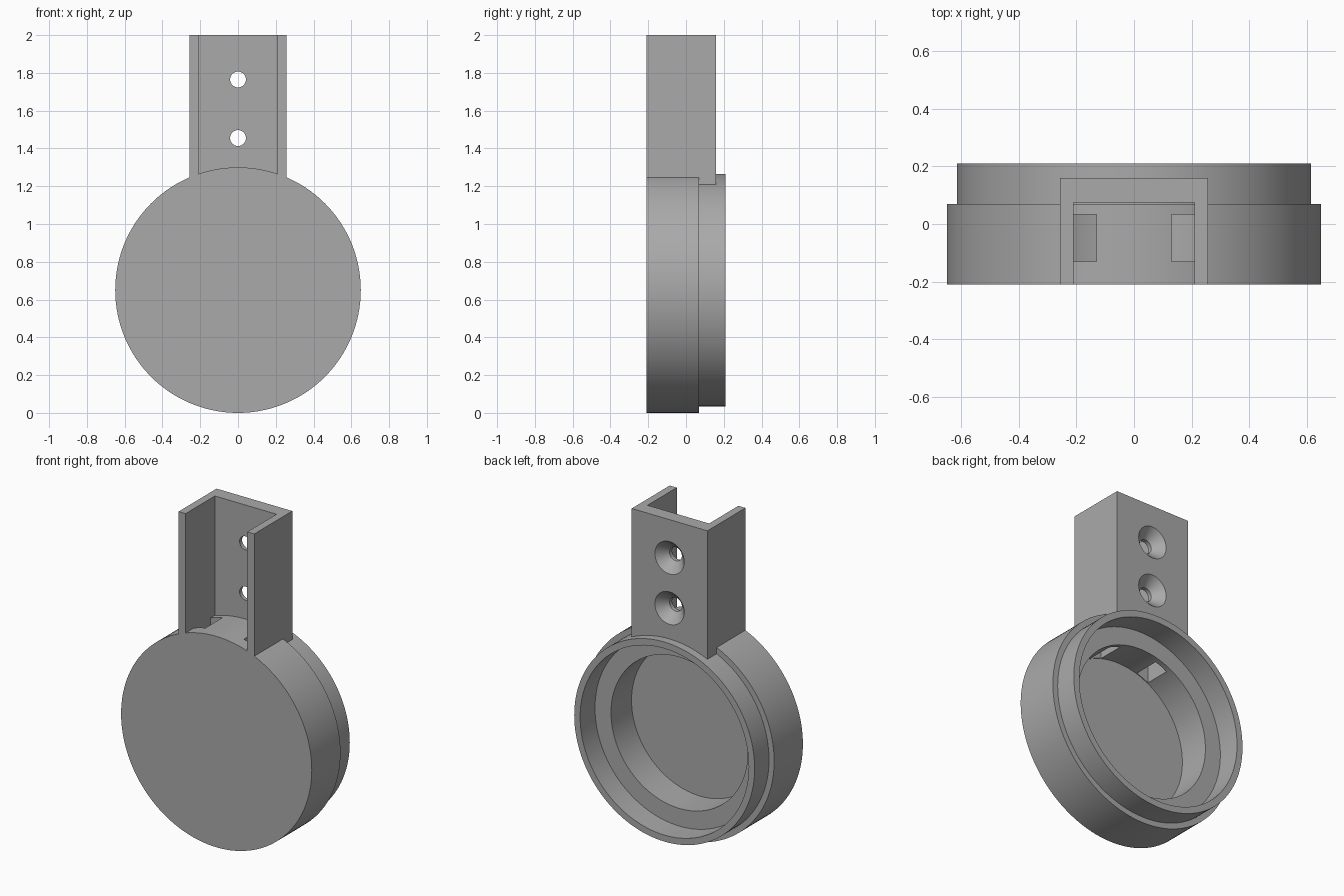
import bpy
import bmesh
import math
from mathutils import Vector

cube = bpy.data.objects.get("Cube")
if cube:
    bpy.data.objects.remove(cube, do_unlink=True)

# Single grey plastic
grey = bpy.data.materials.new("grey plastic")
grey.use_nodes = True
colour = (0.40, 0.40, 0.40, 1)
grey.diffuse_color = colour
grey.node_tree.nodes["Principled BSDF"].inputs["Base Color"].default_value = colour


def finish(name, bm):
    bmesh.ops.remove_doubles(bm, verts=bm.verts, dist=1e-5)
    bmesh.ops.recalc_face_normals(bm, faces=bm.faces)
    mesh = bpy.data.meshes.new(name)
    bm.to_mesh(mesh)
    bm.free()
    mesh.materials.append(grey)
    obj = bpy.data.objects.new(name, mesh)
    bpy.context.collection.objects.link(obj)
    return obj


def lathe(name, profile, z, steps):
    """Turn (radius, y) points about a front-to-back axis at height z."""
    bm = bmesh.new()
    verts = [bm.verts.new((r, y, z)) for r, y in profile]
    edges = [bm.edges.new(pair) for pair in zip(verts, verts[1:])]
    bmesh.ops.spin(bm, geom=verts + edges, cent=(0, 0, z), axis=(0, 1, 0),
                   angle=math.tau, steps=steps, use_merge=False)
    return finish(name, bm)


def prism(name, outline, z0, z1):
    """Extrude an (x, y) outline upward."""
    bm = bmesh.new()
    face = bm.faces.new([bm.verts.new((x, y, z0)) for x, y in outline])
    ext = bmesh.ops.extrude_face_region(bm, geom=[face])
    top = [v for v in ext["geom"] if isinstance(v, bmesh.types.BMVert)]
    bmesh.ops.translate(bm, verts=top, vec=Vector((0, 0, z1 - z0)))
    return finish(name, bm)


def cut(target, cutter):
    cutter.hide_render = True
    mod = target.modifiers.new("cut", 'BOOLEAN')
    mod.operation = 'DIFFERENCE'
    mod.solver = 'EXACT'
    mod.object = cutter
    bpy.context.view_layer.objects.active = target
    bpy.ops.object.modifier_apply(modifier=mod.name)
    bpy.data.objects.remove(cutter, do_unlink=True)


R, LIP, BORE = 0.65, 0.615, 0.466
FRONT, STEP, BACK = -0.21, 0.07, 0.21

# Round cup with a stepped lip and a two-stage recess
housing = lathe("round_housing", [
    (0, FRONT), (R, FRONT), (R, STEP), (LIP, STEP), (LIP, BACK),
    (0.575, BACK), (0.575, 0.065), (BORE, 0.065), (BORE, -0.135), (0, -0.135),
], R, 128)

# Two slots from the channel down into the recess
for side in (-1, 1):
    a, b = side * 0.13, side * 0.21
    cut(housing, prism("slot_cutter",
                       [(a, -0.13), (b, -0.13), (b, 0.033), (a, 0.033)], 0.95, 1.4))

# U-shaped mounting bracket standing on the housing rim
W, IN, WALL, REAR = 0.258, 0.21, 0.075, 0.16
bracket = prism("mounting_bracket", [
    (-W, FRONT), (-IN, FRONT), (-IN, WALL), (IN, WALL),
    (IN, FRONT), (W, FRONT), (W, REAR), (-W, REAR),
], 1.0, 2.0)
cut(bracket, lathe("rim_cutter", [
    (0, -0.4), (R, -0.4), (R, STEP), (LIP, STEP), (LIP, 0.4), (0, 0.4),
], R, 128))

# Countersunk screw holes through the rear wall
for z in (1.455, 1.765):
    cut(bracket, lathe("screw_hole_cutter", [
        (0, 0), (0.042, 0), (0.042, 0.1), (0.1, REAR), (0.1, 0.3), (0, 0.3),
    ], z, 48))

# Smooth curved walls, keep crisp edges
for obj in (housing, bracket):
    bpy.ops.object.select_all(action='DESELECT')
    obj.select_set(True)
    bpy.context.view_layer.objects.active = obj
    bpy.ops.object.shade_smooth_by_angle(angle=math.radians(30))
